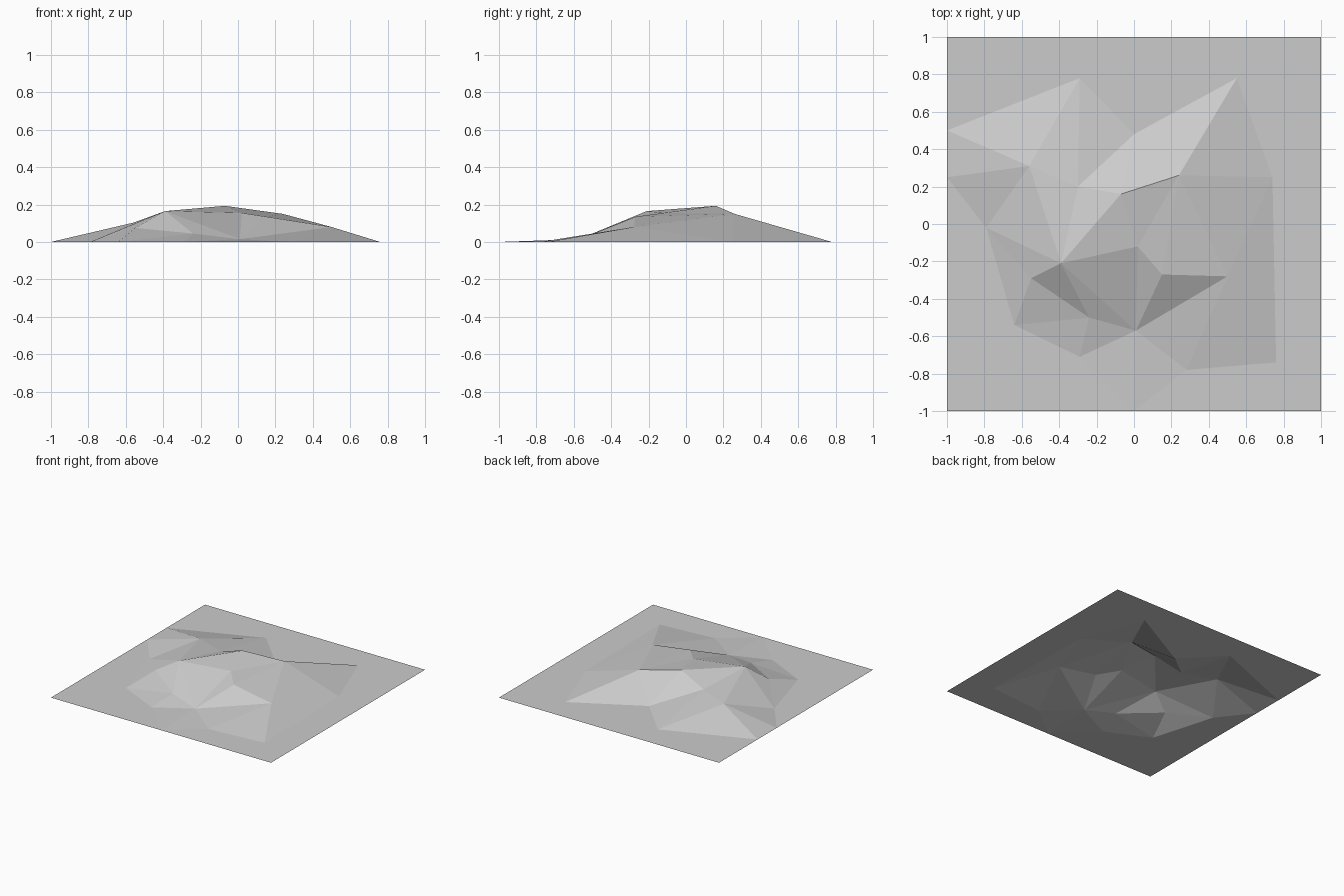
import bpy
import bmesh
from mathutils import Vector
from mathutils.geometry import delaunay_2d_cdt

cube = bpy.data.objects.get("Cube")
if cube:
    bpy.data.objects.remove(cube, do_unlink=True)

# Landmarks of the ground sheet
points = {
    "south_west": (-1, -1, 0), "south_east": (1, -1, 0),
    "north_east": (1, 1, 0), "north_west": (-1, 1, 0),
    "west_upper": (-1, .5, 0), "west_lower": (-1, .25, 0), "south": (0, -1, 0),
    # foot of the hill
    "foot_nw": (-.29, .78, 0), "foot_n": (0, .48, 0), "foot_ne": (.55, .78, 0),
    "foot_e": (.74, .25, 0), "foot_se": (.76, -.74, 0), "foot_s": (.28, -.78, 0),
    "foot_ssw": (-.29, -.71, 0), "foot_sw": (-.64, -.54, 0), "foot_w": (-.79, -.02, 0),
    # hill
    "summit": (-.07, .16, .193), "east_peak": (.24, .26, .15),
    "west_peak": (-.39, -.21, .165), "saddle": (-.3, .2, .11),
    "shoulder_nw": (-.56, .31, .103), "shoulder_w": (-.55, -.29, .075),
    "shoulder_sw": (-.24, -.5, .045), "gully": (.01, -.57, .015),
    "brow": (.02, -.12, .155), "shoulder_s": (.15, -.27, .135),
    "shoulder_e": (.5, -.28, .08),
}

# Creases between landmarks
creases = [
    "south_west south south_east north_east north_west west_upper west_lower south_west",
    "west_upper foot_nw foot_n foot_ne foot_e foot_se foot_s south foot_ssw foot_sw foot_w west_lower",
    "west_upper shoulder_nw saddle summit east_peak foot_ne",
    "west_lower shoulder_nw foot_w west_peak shoulder_nw foot_nw saddle foot_n summit",
    "saddle west_peak summit brow east_peak foot_n",
    "west_peak brow shoulder_s east_peak shoulder_e foot_e east_peak",
    "foot_w shoulder_w foot_sw shoulder_sw shoulder_w west_peak shoulder_sw foot_ssw",
    "shoulder_sw gully west_peak",
    "foot_ssw gully brow",
    "south gully shoulder_s shoulder_e gully foot_s shoulder_e foot_se",
]

names = list(points)
edges = set()
for line in creases:
    chain = [names.index(n) for n in line.split()]
    edges.update((min(p), max(p)) for p in zip(chain, chain[1:]))

# Fill the crease network with triangles
flat = [Vector(points[n][:2]) for n in names]
coords, _, faces, origins, _, _ = delaunay_2d_cdt(flat, list(edges), [], 0, 1e-5)

bm = bmesh.new()
verts = [bm.verts.new((c.x, c.y, points[names[o[0]]][2] if o else 0))
         for c, o in zip(coords, origins)]
for f in faces:
    bm.faces.new([verts[i] for i in f])
for f in bm.faces:
    f.normal_update()
    if f.normal.z < 0:
        f.normal_flip()

mesh = bpy.data.meshes.new("hill_terrain")
bm.to_mesh(mesh)
bm.free()
terrain = bpy.data.objects.new("hill_terrain", mesh)
bpy.context.collection.objects.link(terrain)

# Pale grey ground
grey = bpy.data.materials.new("pale_grey")
grey.use_nodes = True
grey.diffuse_color = (.6, .6, .6, 1)
grey.node_tree.nodes["Principled BSDF"].inputs["Base Color"].default_value = (.6, .6, .6, 1)
mesh.materials.append(grey)
